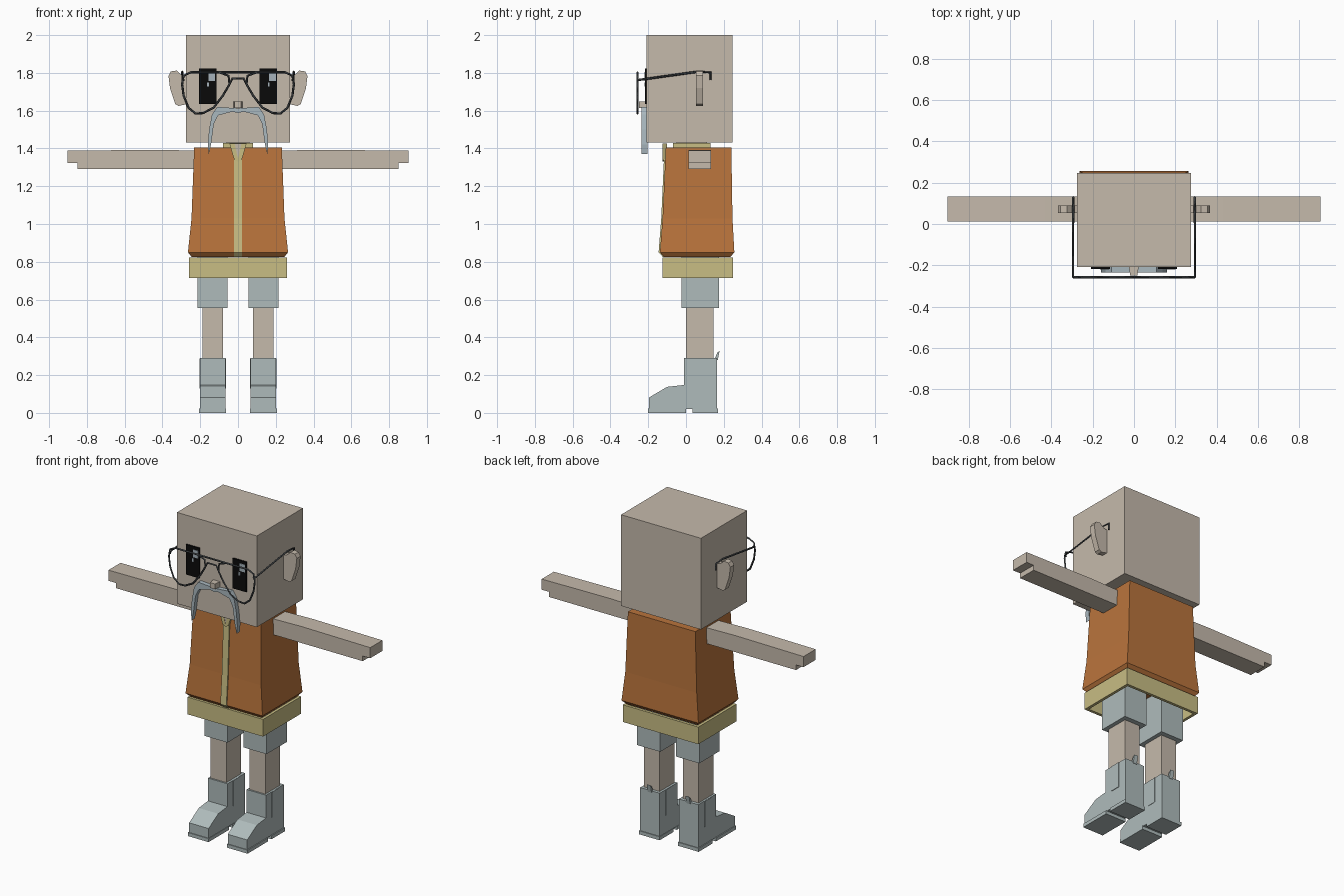
import bpy
import bmesh
from mathutils import Vector

if "Cube" in bpy.data.objects:
    bpy.data.objects.remove(bpy.data.objects["Cube"], do_unlink=True)


def material(name, r, g, b):
    m = bpy.data.materials.new(name)
    m.use_nodes = True
    m.diffuse_color = (r, g, b, 1)
    bsdf = next(n for n in m.node_tree.nodes if n.type == 'BSDF_PRINCIPLED')
    bsdf.inputs["Base Color"].default_value = (r, g, b, 1)
    return m


skin = material("skin", .56, .49, .41)
orange = material("orange_vest", .49, .175, .045)
khaki = material("khaki_shirt", .58, .51, .23)
grey = material("blue_grey_cloth", .43, .5, .5)
hair = material("grey_hair", .40, .48, .52)
black = material("eye_black", .003, .003, .003)
glint = material("eye_glint", .38, .45, .50)
wire = material("frame_grey", .04, .046, .05)


def finish(name, bm, mat):
    bmesh.ops.recalc_face_normals(bm, faces=bm.faces)
    me = bpy.data.meshes.new(name)
    bm.to_mesh(me)
    bm.free()
    me.materials.append(mat)
    ob = bpy.data.objects.new(name, me)
    bpy.context.collection.objects.link(ob)
    return ob


def loft(name, rings, mat, caps=True):
    """Stack point rings into a skin, with optional end caps."""
    bm = bmesh.new()
    rows = [[bm.verts.new(p) for p in ring] for ring in rings]
    n = len(rows[0])
    for a, b in zip(rows, rows[1:]):
        for i in range(n):
            j = (i + 1) % n
            bm.faces.new((a[i], a[j], b[j], b[i]))
    if caps:
        bm.faces.new(rows[0])
        bm.faces.new(rows[-1])
    return finish(name, bm, mat)


def rect(x0, x1, y0, y1, z):
    return [(x0, y0, z), (x1, y0, z), (x1, y1, z), (x0, y1, z)]


def box(name, x, y, z, mat):
    return loft(name, [rect(*x, *y, z[0]), rect(*x, *y, z[1])], mat)


def prism_y(name, xz, y, mat):
    return loft(name, [[(px, d, pz) for px, pz in xz] for d in y], mat)


def prism_x(name, yz, x, mat):
    return loft(name, [[(d, py, pz) for py, pz in yz] for d in x], mat)


def tube(name, points, cyclic=False, radius=.006):
    cu = bpy.data.curves.new(name, 'CURVE')
    cu.dimensions = '3D'
    cu.bevel_depth = radius
    cu.bevel_resolution = 0
    cu.use_fill_caps = True
    sp = cu.splines.new('POLY')
    sp.points.add(len(points) - 1)
    for p, co in zip(sp.points, points):
        p.co = (*co, 1)
    sp.use_cyclic_u = cyclic
    cu.materials.append(wire)
    ob = bpy.data.objects.new(name, cu)
    bpy.context.collection.objects.link(ob)


def span(s, a, b):
    return sorted((s * a, s * b))


# Head, neck and nose
box("head", (-.275, .275), (-.208, .246), (1.432, 2), skin)
box("neck", (-.06, .06), (-.05, .11), (1.36, 1.44), skin)
nose = [[(-.026, -.2), (.024, -.2)], [(-.018, -.25), (.016, -.25)]]
loft("nose", [[(a[0], a[1], 1.615), (b[0], b[1], 1.615), (b[0], b[1], 1.648), (a[0], a[1], 1.648)]
              for a, b in nose], skin)

# Moustache drooping on both sides
half = [(0, 1.612), (.11, 1.62), (.138, 1.58), (.153, 1.5), (.16, 1.42), (.155, 1.37),
        (.143, 1.42), (.128, 1.53), (.105, 1.575), (.03, 1.595), (0, 1.588)]
mirror = [(-x, z) for x, z in reversed(half[1:-1])]
prism_y("moustache", half + mirror, (-.235, -.205), hair)

# Vest, flared at the hem
vest_rings = [(.245, -.115, .235, .825), (.265, -.138, .256, .85),
              (.246, -.124, .246, 1.03), (.232, -.107, .24, 1.405)]
loft("vest", [rect(-w, w, a, b, z) for w, a, b, z in vest_rings], orange)

# Shirt: hollow hem, button strip, collar
hem = loft("shirt_hem", [rect(-.26, .26, -.125, .25, z) for z in (.715, .822)], khaki, caps=False)
mod = hem.modifiers.new("thickness", 'SOLIDIFY')
mod.thickness = .025
mod.offset = -1
front = [(a, z) for w, a, b, z in vest_rings]
strip = [(a - .007, z) for a, z in front] + [(a + .01, z) for a, z in reversed(front)]
prism_x("button_strip", strip, (-.02, .021), khaki)
box("collar", (-.08, .08), (-.07, .13), (1.4, 1.428), khaki)
prism_y("neck_opening", [(-.018, 1.425), (.018, 1.425), (0, 1.345)], (-.122, -.1), skin)
for s, side in ((1, "left"), (-1, "right")):
    prism_y(side + "_lapel", [(s * .018, 1.425), (s * .045, 1.425), (s * .02, 1.34), (0, 1.33), (0, 1.345)],
            (-.124, -.1), khaki)

for s, side in ((1, "left"), (-1, "right")):
    # Ear
    ear = [(.27, 1.78), (.3, 1.79), (.325, 1.812), (.355, 1.808), (.368, 1.785),
           (.36, 1.72), (.332, 1.635), (.315, 1.625), (.27, 1.635)]
    prism_y(side + "_ear", [(s * x, z) for x, z in ear], (.053, .09), skin)

    # Eye with two glints on the same side of each eye
    cx = s * .161
    box(side + "_eye", (cx - .046, cx + .046), (-.217, -.208), (1.635, 1.822), black)
    box(side + "_eye_glint", (cx + .004, cx + .04), (-.22, -.216), (1.757, 1.805), glint)
    box(side + "_eye_spark", (cx - .003, cx + .007), (-.22, -.216), (1.728, 1.75), glint)

    # Glasses rim and temple
    rim = [(.05, 1.785), (.1, 1.803), (.25, 1.803), (.288, 1.785), (.296, 1.74), (.288, 1.68),
           (.262, 1.615), (.225, 1.585), (.185, 1.587), (.13, 1.615), (.08, 1.68), (.045, 1.74)]
    tube(side + "_rim", [(s * x, -.257, z) for x, z in rim], cyclic=True)
    tube(side + "_temple", [(s * .284, -.257, 1.762), (s * .295, -.255, 1.762), (s * .295, .06, 1.806),
                            (s * .295, .13, 1.802), (s * .295, .13, 1.762)])

    # Arm, with a hand stepped at the tip
    arm = [(.2, 1.29), (.85, 1.29), (.85, 1.322), (.902, 1.322), (.902, 1.388), (.43, 1.393), (.2, 1.388)]
    prism_y(side + "_arm", [(s * x, z) for x, z in arm], (.013, .132), skin)

    # Shorts leg and bare leg
    box(side + "_shorts_leg", span(s, .055, .214), (-.025, .175), (.555, .83), grey)
    box(side + "_leg", span(s, .08, .188), (0, .145), (.27, .58), skin)

    # Boot: shaft and foot, sole, heel, side gussets, pull tab
    boot = [(-.195, .02), (.165, .02), (.165, .29), (-.01, .29), (-.01, .148),
            (-.1, .138), (-.195, .082)]
    prism_x(side + "_boot", boot, span(s, .066, .2), grey)
    box(side + "_sole", span(s, .063, .206), (-.2, 0), (0, .022), grey)
    box(side + "_heel", span(s, .063, .206), (.035, .17), (0, .022), grey)
    for edge in (.064, .2):
        box(side + "_boot_gusset", span(s, edge, edge + .004), (.045, .105), (.13, .289), grey)
    tab = [(.15, .28), (.168, .28), (.178, .33), (.165, .318)]
    prism_x(side + "_pull_tab", tab, span(s, .12, .146), grey)

# Glasses bridge: straight bar and lower arch
tube("glasses_bar", [(-.1, -.257, 1.803), (.1, -.257, 1.803)])
tube("glasses_bridge", [(-.048, -.257, 1.735), (-.03, -.257, 1.77), (.03, -.257, 1.77), (.048, -.257, 1.735)])
